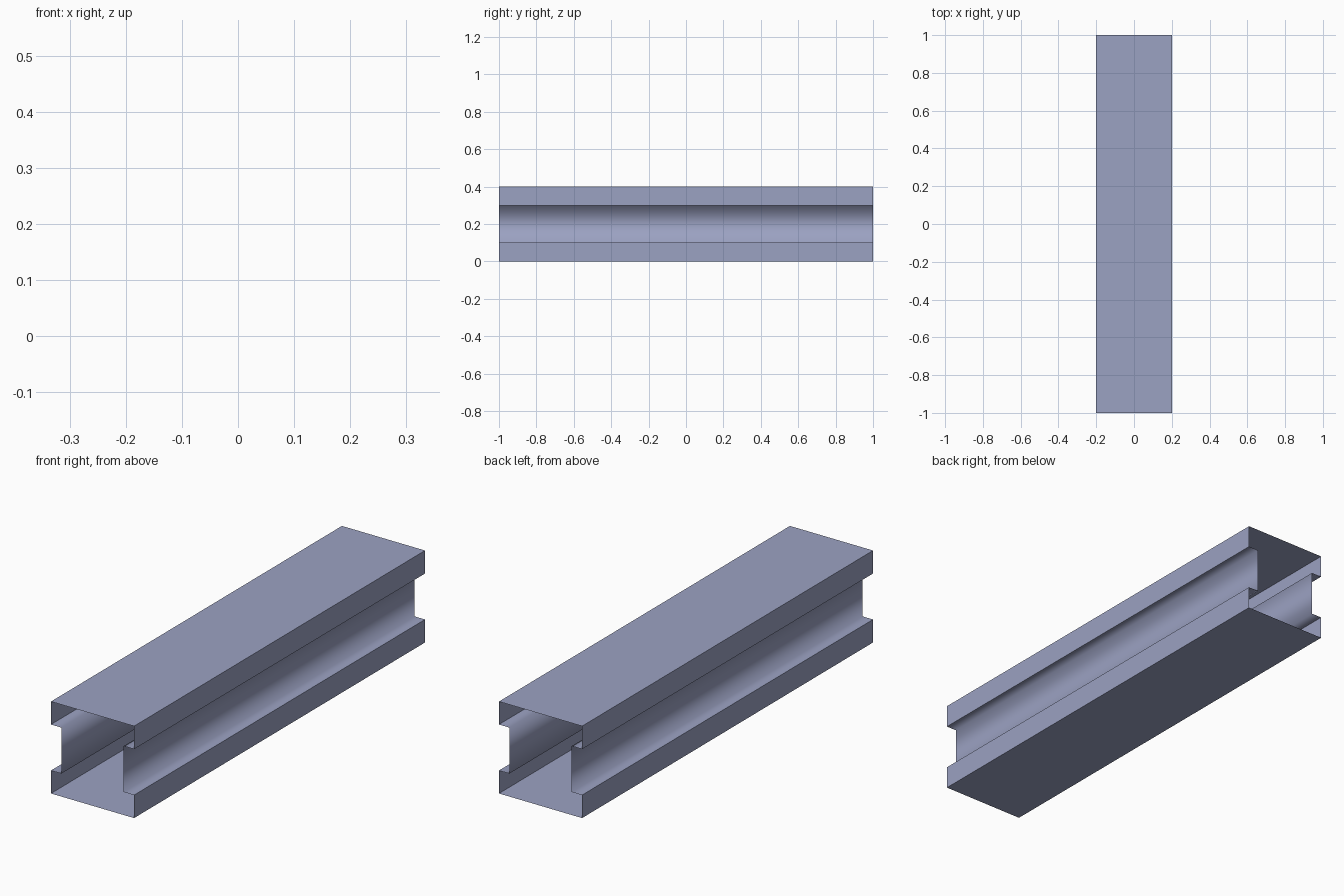
import bpy
import bmesh

old = bpy.data.objects.get("Cube")
if old:
    bpy.data.objects.remove(old, do_unlink=True)

HALF_LENGTH = 1.0
HALF_WIDTH = 0.2
GROOVE_WALL = 0.15

# Painted steel colour
steel = bpy.data.materials.new("blue_grey_steel")
steel.use_nodes = True
colour = (0.33, 0.36, 0.54, 1.0)
steel.diffuse_color = colour
steel.node_tree.nodes["Principled BSDF"].inputs["Base Color"].default_value = colour

# Half profile going up the +x side, mirrored to close the loop
right_side = [(HALF_WIDTH, 0.0), (HALF_WIDTH, 0.1), (GROOVE_WALL, 0.1),
              (GROOVE_WALL, 0.3), (HALF_WIDTH, 0.3), (HALF_WIDTH, 0.4)]
profile = right_side + [(-x, z) for x, z in reversed(right_side)]

# Open-ended thin sheet swept along y
bm = bmesh.new()
front = [bm.verts.new((x, -HALF_LENGTH, z)) for x, z in profile]
back = [bm.verts.new((x, HALF_LENGTH, z)) for x, z in profile]
count = len(profile)
for i in range(count):
    j = (i + 1) % count
    face = bm.faces.new((front[i], back[i], back[j], front[j]))
    face.smooth = True

# Outer corners stay crisp, the inner groove corners shade softly
for edge in bm.edges:
    edge.smooth = abs(edge.verts[0].co.x) < HALF_WIDTH - 0.01

mesh = bpy.data.meshes.new("grooved_beam")
bm.to_mesh(mesh)
bm.free()
mesh.materials.append(steel)
beam = bpy.data.objects.new("grooved_beam", mesh)
bpy.context.collection.objects.link(beam)
